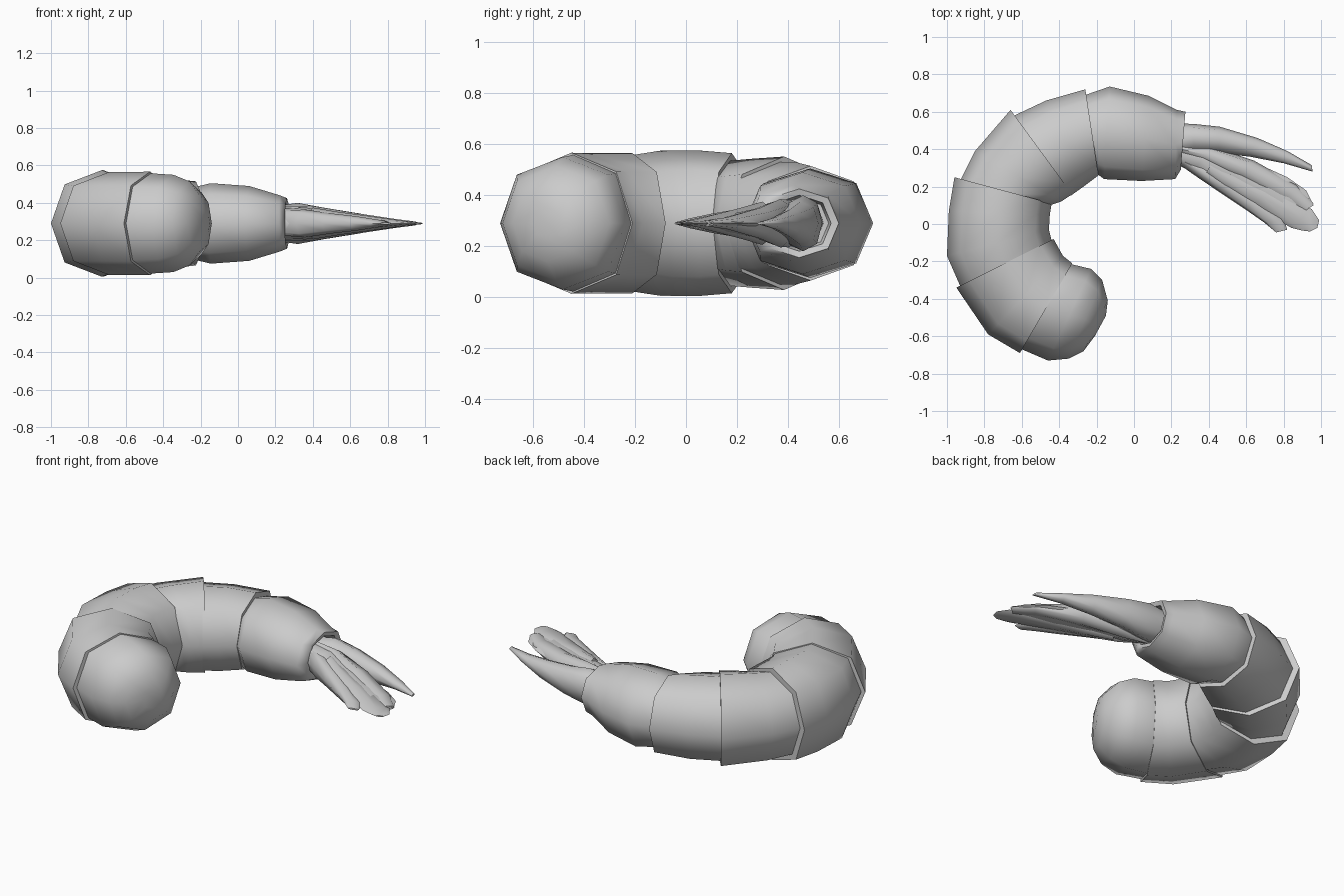
import bpy
import bmesh
import math
from mathutils import Vector

default_cube = bpy.data.objects.get("Cube")
if default_cube:
    bpy.data.objects.remove(default_cube, do_unlink=True)

MID_HEIGHT = .29
SQUARENESS = .9

shell_grey = bpy.data.materials.new("shell grey")
shell_grey.use_nodes = True
colour = (.6, .6, .6, 1)
shell_grey.diffuse_color = colour
shell_grey.node_tree.nodes["Principled BSDF"].inputs["Base Color"].default_value = colour


def soft_power(value):
    """Rounds an oval slightly towards a box."""
    return math.copysign(abs(value) ** SQUARENESS, value)


def oval_ring(bm, section, sides):
    """Upright oval spanning from the outer to the inner side of the curl."""
    outer_x, outer_y, inner_x, inner_y, half_height = section
    outer = Vector((outer_x, outer_y, MID_HEIGHT))
    inner = Vector((inner_x, inner_y, MID_HEIGHT))
    centre = (outer + inner) / 2
    across = (outer - inner) / 2
    ring = []
    for step in range(sides):
        angle = math.tau * step / sides
        rise = Vector((0, 0, half_height * soft_power(math.sin(angle))))
        ring.append(bm.verts.new(centre + across * soft_power(math.cos(angle)) + rise))
    return ring


def loft(name, sections, sides=8, smooth_angle=62):
    """Joins a row of oval sections into one closed part."""
    bm = bmesh.new()
    rings = [oval_ring(bm, section, sides) for section in sections]
    for first, second in zip(rings, rings[1:]):
        for i in range(sides):
            j = (i + 1) % sides
            bm.faces.new((first[i], first[j], second[j], second[i]))
    bm.faces.new(rings[0])
    bm.faces.new(rings[-1])
    bmesh.ops.recalc_face_normals(bm, faces=bm.faces[:])
    mesh = bpy.data.meshes.new(name)
    bm.to_mesh(mesh)
    bm.free()
    part = bpy.data.objects.new(name, mesh)
    bpy.context.collection.objects.link(part)
    mesh.materials.append(shell_grey)
    bpy.ops.object.select_all(action="DESELECT")
    part.select_set(True)
    bpy.context.view_layer.objects.active = part
    bpy.ops.object.shade_smooth_by_angle(angle=math.radians(smooth_angle))
    return part


# Rounded front end of the body
loft("front_cap", [
    (-.6, -.67, -.335, -.215, .268),
    (-.46, -.73, -.23, -.24, .26),
    (-.35, -.72, -.17, -.3, .225),
    (-.27, -.68, -.14, -.41, .15),
    (-.21, -.6, -.15, -.49, .06),
])

# Overlapping shell segments, each lip covering the start of the next
loft("first_segment", [
    (-.61, -.69, -.33, -.21, .277),
    (-.78, -.59, -.38, -.17, .275),
    (-.95, -.34, -.43, -.08, .275),
])
loft("second_segment", [
    (-.93, -.33, -.44, -.09, .268),
    (-1, -.17, -.455, -.03, .285),
    (-.99, .07, -.45, .05, .285),
    (-.96, .25, -.44, .11, .275),
])
loft("third_segment", [
    (-.93, .23, -.45, .1, .245),
    (-.85, .39, -.39, .12, .253),
    (-.66, .61, -.33, .16, .262),
])
loft("fourth_segment", [
    (-.64, .58, -.34, .15, .24),
    (-.47, .66, -.27, .2, .24),
    (-.26, .72, -.19, .26, .225),
])

# Last segment ends in a hollow socket for the tail
loft("last_segment", [
    (-.26, .69, -.2, .27, .195),
    (-.13, .735, -.16, .24, .215),
    (.08, .685, .04, .23, .2),
    (.23, .61, .22, .24, .15),
    (.275, .6, .25, .29, .135),
    (.265, .57, .245, .32, .11),
    (.2, .56, .2, .33, .1),
])

# Narrow upper tail fin
loft("back_tail_fin", [
    (.18, .54, .18, .34, .09),
    (.32, .535, .32, .385, .11),
    (.46, .52, .45, .38, .085),
    (.66, .46, .62, .36, .055),
    (.82, .39, .8, .325, .025),
    (.95, .315, .955, .28, .006),
])

# Broad lower fin: one wide blade with a raised ridge for each lobe
loft("front_tail_fin_blade", [
    (.18, .47, .18, .34, .08),
    (.42, .41, .31, .28, .085),
    (.6, .35, .45, .18, .055),
    (.82, .25, .6, .08, .034),
    (.92, .18, .7, .01, .02),
    (.96, .1, .8, .005, .01),
])
loft("front_tail_fin_upper_lobe", [
    (.18, .46, .18, .37, .09),
    (.4, .42, .38, .32, .095),
    (.64, .34, .56, .24, .06),
    (.87, .21, .81, .12, .024),
    (.96, .11, .91, .06, .012),
])
loft("front_tail_fin_middle_lobe", [
    (.42, .34, .38, .26, .085),
    (.57, .27, .5, .17, .062),
    (.72, .2, .65, .09, .042),
    (.95, .08, .84, -.02, .012),
    (.99, .02, .9, -.035, .006),
    (.98, -.02, .94, -.04, .004),
])
loft("front_tail_fin_lower_lobe", [
    (.18, .39, .2, .35, .06),
    (.4, .31, .31, .27, .075),
    (.53, .23, .45, .175, .055),
    (.67, .13, .6, .075, .038),
    (.8, .03, .7, .005, .02),
    (.82, -.03, .76, -.045, .005),
])
